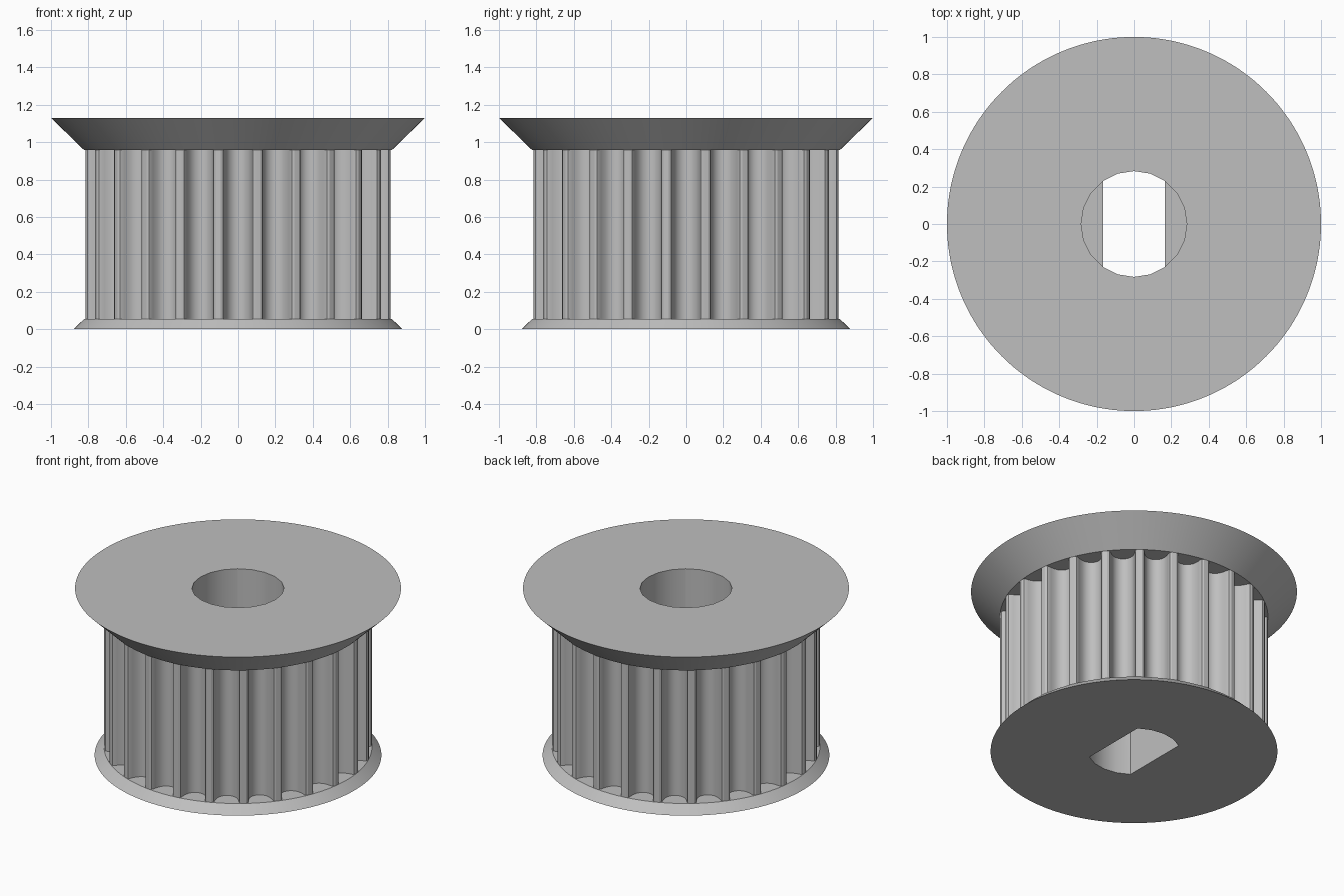
import bpy, bmesh, math

if "Cube" in bpy.data.objects:
    bpy.data.objects.remove(bpy.data.objects["Cube"])

TEETH = 24
R = 0.822            # tooth tip radius
HALF_W = 0.094       # half width of a groove mouth
DEPTH = 0.11         # groove depth
BORE, FLAT = 0.283, 0.165
Z_LOW, Z_HIGH, Z_TOP, Z_STEP = 0.055, 0.957, 1.13, 0.62

# half of a rounded belt groove: (fraction of width, fraction of depth)
HALF = [(1, 0), (.867, .05), (.80, .17), (.774, .31), (.733, .45), (.675, .58),
        (.604, .71), (.48, .83), (.332, .925), (.17, .98), (0, 1)]
GROOVE = HALF + [(-x, d) for x, d in reversed(HALF[:-1])]


def tooth_outline():
    """Polar points (angle, radius) of the toothed section."""
    mouth = math.sqrt(R * R - HALF_W ** 2)
    pts = []
    for i in range(TEETH):
        a = 2 * math.pi * i / TEETH
        for x, d in GROOVE:
            t, r = -x * HALF_W, mouth - d * DEPTH
            pts.append((a + math.atan2(t, r), math.hypot(t, r)))
        pts.append((a + math.pi / TEETH, R))      # middle of the land
    return pts


def polar(pts):
    return [(r * math.cos(a), r * math.sin(a)) for a, r in pts]


def loft(bm, sections):
    """Skin a list of (outline, z) sections and return the vertex rings."""
    rings = [[bm.verts.new((x, y, z)) for x, y in o] for o, z in sections]
    for lo, hi in zip(rings, rings[1:]):
        n = len(lo)
        for i in range(n):
            j = (i + 1) % n
            bm.faces.new((lo[i], lo[j], hi[j], hi[i]))


# outer skin: low flange, toothed drum, high flange
teeth = tooth_outline()


def disc(r):
    return polar([(a, r) for a, _ in teeth])


bm = bmesh.new()
loft(bm, [(disc(0.88), 0), (disc(R), Z_LOW), (polar(teeth), Z_LOW),
          (polar(teeth), Z_HIGH), (disc(R), Z_HIGH), (disc(1.0), Z_TOP)])

# bore: double-flat slot below, round hole above
corner = math.acos(FLAT / BORE)
angles = [2 * math.pi * i / 20 for i in range(20)]
angles += [corner, math.pi - corner, math.pi + corner, 2 * math.pi - corner]
hole = polar([(a, BORE) for a in sorted(angles)])
slot = [(max(-FLAT, min(FLAT, x)), y) for x, y in hole]
loft(bm, [(slot, 0), (slot, Z_STEP), (hole, Z_STEP), (hole, Z_TOP)])
bmesh.ops.remove_doubles(bm, verts=bm.verts[:], dist=1e-5)

# flat end faces around the bore
for z in (0, Z_TOP):
    rim = [e for e in bm.edges if e.is_boundary
           and all(abs(v.co.z - z) < 1e-4 for v in e.verts)]
    bmesh.ops.triangle_fill(bm, use_beauty=True, use_dissolve=False, edges=rim)
bmesh.ops.recalc_face_normals(bm, faces=bm.faces[:])

mesh = bpy.data.meshes.new("toothed_pulley")
bm.to_mesh(mesh)
bm.free()
pulley = bpy.data.objects.new("toothed_pulley", mesh)
bpy.context.collection.objects.link(pulley)

grey = bpy.data.materials.new("light_grey")
grey.diffuse_color = (0.52, 0.52, 0.52, 1)
grey.use_nodes = True
grey.node_tree.nodes["Principled BSDF"].inputs["Base Color"].default_value = grey.diffuse_color
mesh.materials.append(grey)

bpy.context.view_layer.objects.active = pulley
pulley.select_set(True)
bpy.ops.object.shade_smooth_by_angle(angle=math.radians(30))
